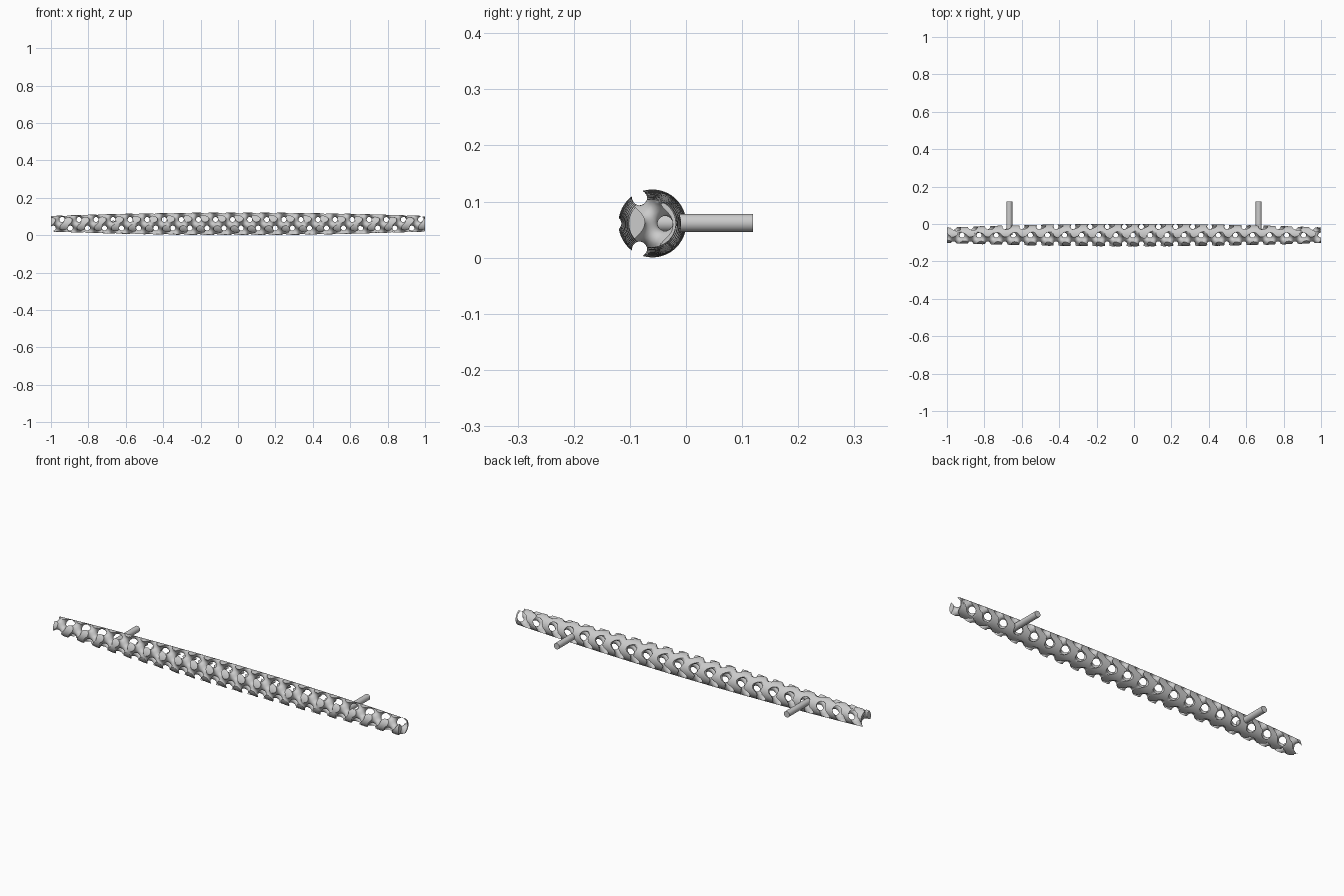
import bpy, bmesh, math
from mathutils import Vector

if "Cube" in bpy.data.objects:
    bpy.data.objects.remove(bpy.data.objects["Cube"])

PERIOD = 0.0913                  # gyroid cell size
K = 2 * math.pi / PERIOD
X0, YC, ZC = -0.029, -0.06, 0.061  # lattice origin, also the bar axis in y and z
LEVEL = 0.2                      # thins the lattice struts
H = 0.004                        # sampling step


# The bar is the overlap of three implicit solids (negative inside)
def lattice(x, y, z):
    a, b, c = K * (x - X0), K * (y - YC), K * (z - ZC)
    g = (math.sin(a) * math.cos(b) + math.sin(b) * math.cos(c)
         + math.sin(c) * math.cos(a))
    return (g + LEVEL) / (K * 1.25)


def barrel(x, y, z):
    return math.hypot(y - YC, z - ZC) - (0.0605 - 0.0185 * x * x)


def ends(x, y, z):
    return abs(x) - 1.0


SOLIDS = (lattice, barrel, ends)


def project(p, fn):
    """One Newton step of p onto the surface fn = 0."""
    e = 1e-4
    v = fn(*p)
    grad = Vector((fn(p.x + e, p.y, p.z) - v,
                   fn(p.x, p.y + e, p.z) - v,
                   fn(p.x, p.y, p.z + e) - v)) / e
    step = grad * (-v / max(grad.length_squared, 0.1))
    if step.length > H:
        step *= H / step.length
    return p + step


def finish(obj, angle):
    bpy.ops.object.select_all(action='DESELECT')
    obj.select_set(True)
    bpy.context.view_layer.objects.active = obj
    bpy.ops.object.shade_smooth_by_angle(angle=math.radians(angle))


def build_bar():
    nx, nr = int(2.0 / H) + 6, int(0.121 / H) + 6
    start = Vector((-(nx - 1) * H / 2, YC - (nr - 1) * H / 2, ZC - (nr - 1) * H / 2))
    strides = (nr * nr, nr, 1)

    # Sample the field: value and which solid bounds it
    val, who = [], []
    for i in range(nx):
        x = start.x + i * H
        for j in range(nr):
            y = start.y + j * H
            for k in range(nr):
                z = start.z + k * H
                f = (lattice(x, y, z), barrel(x, y, z), ends(x, y, z))
                m = max(f)
                val.append(m)
                who.append(f.index(m))

    # Each crossed grid edge gives one quad joining its four cells
    cells, quads = {}, []
    for i in range(1, nx - 1):
        for j in range(1, nr - 1):
            for k in range(1, nr - 1):
                n = i * strides[0] + j * strides[1] + k
                a = val[n]
                for axis in range(3):
                    m = n + strides[axis]
                    b = val[m]
                    if (a < 0) == (b < 0):
                        continue
                    p = Vector((i, j, k))
                    p[axis] += a / (a - b)
                    owner = who[m] if a < 0 else who[n]
                    sb, sc = strides[(axis + 1) % 3], strides[(axis + 2) % 3]
                    quad = (n, n - sb, n - sb - sc, n - sc)
                    for c in quad:
                        rec = cells.setdefault(c, [Vector(), 0, set()])
                        rec[0] += p
                        rec[1] += 1
                        rec[2].add(owner)
                    quads.append(quad if a < 0 else quad[::-1])

    # Settle points on their surfaces; points shared by two form crisp edges
    verts, index = [], {}
    for c, (total, count, owners) in cells.items():
        first = start + total * (H / count)
        p = first.copy()
        for _ in range(2 if len(owners) == 1 else 4):
            for o in sorted(owners):
                p = project(p, SOLIDS[o])
        if (p - first).length > H * 0.9:
            p = first
        index[c] = len(verts)
        verts.append(p)

    mesh = bpy.data.meshes.new("lattice_bar")
    mesh.from_pydata(verts, [], [[index[c] for c in q] for q in quads])
    mesh.update()
    bar = bpy.data.objects.new("lattice_bar", mesh)
    bpy.context.collection.objects.link(bar)
    finish(bar, 40)


def build_peg(name, x):
    inner, outer = YC, 0.119
    bpy.ops.mesh.primitive_cylinder_add(
        vertices=48, radius=0.016, depth=outer - inner,
        location=(x, (inner + outer) / 2, ZC + 0.001),
        rotation=(math.pi / 2, 0, 0))
    peg = bpy.context.object
    peg.name = name
    finish(peg, 30)


build_bar()
for side, name in ((-1, "left_mounting_peg"), (1, "right_mounting_peg")):
    build_peg(name, side * 0.6665)
